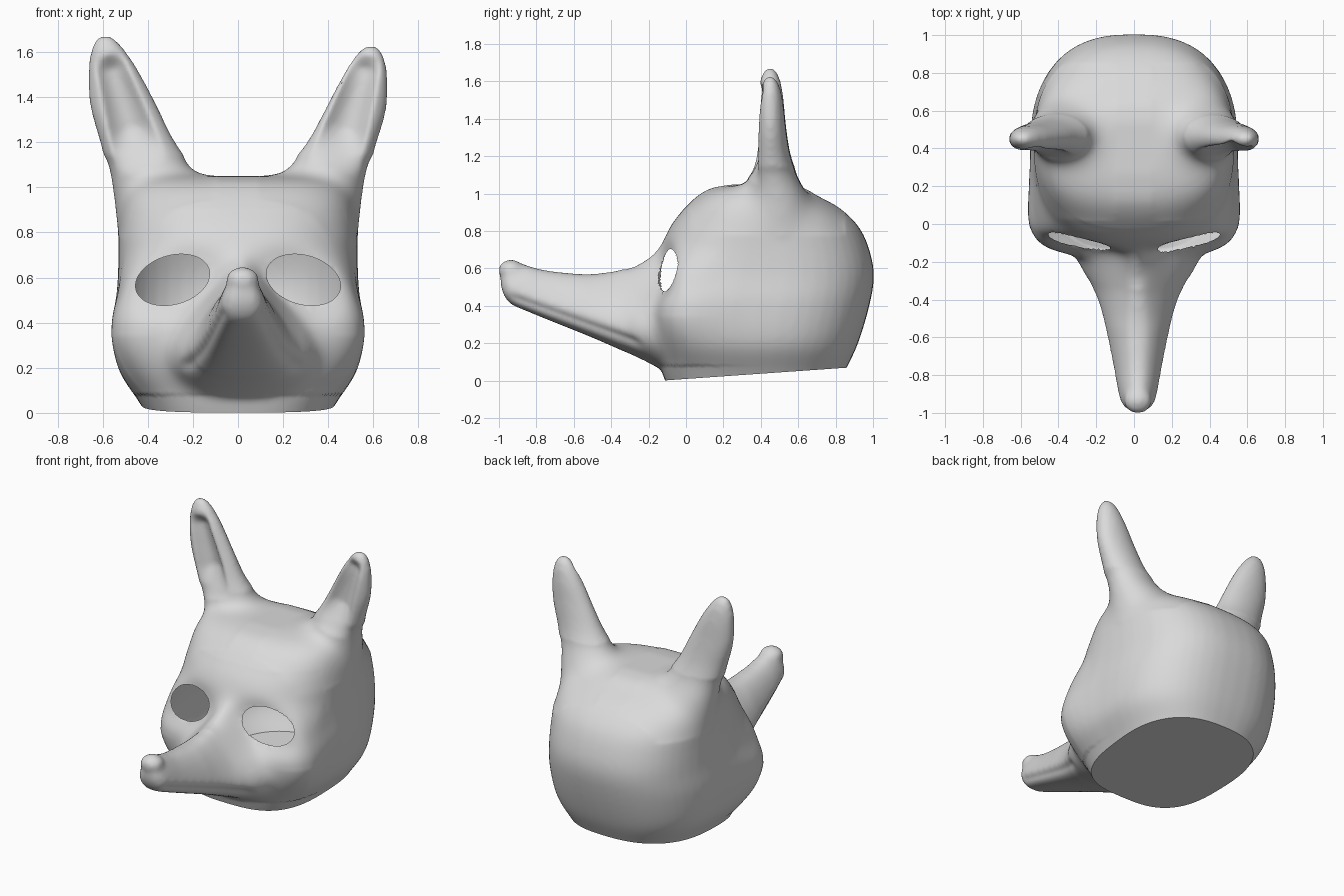
import bpy, bmesh, math
from mathutils import Matrix, Vector

cube = bpy.data.objects.get("Cube")
if cube:
    bpy.data.objects.remove(cube, do_unlink=True)

SIDES = 48
ANGLES = [2 * math.pi * i / SIDES for i in range(SIDES)]
bm = bmesh.new()


def power(value, n):
    return math.copysign(abs(value) ** (2 / n), value)


def clamp(value):
    return max(0, min(1, value))


def refine(rows, steps=5):
    """Pass a smooth curve through rows of section measurements."""
    rows = [Vector(r) for r in rows]
    result = []
    for i in range(len(rows) - 1):
        b, c = rows[i], rows[i + 1]
        a, d = rows[max(i - 1, 0)], rows[min(i + 2, len(rows) - 1)]
        for k in range(steps):
            t = k / steps
            result.append(b + (c - a) * (t / 2) + (a * 2 - b * 5 + c * 4 - d) * (t * t / 2)
                          + (b * 3 - a - c * 3 + d) * (t ** 3 / 2))
    return result + [rows[-1]]


def loft(rings):
    """Skin a list of point rings and cap both ends."""
    loops = [[bm.verts.new(p) for p in ring] for ring in rings]
    for a, b in zip(loops, loops[1:]):
        for i in range(SIDES):
            j = (i + 1) % SIDES
            bm.faces.new((a[i], a[j], b[j], b[i]))
    bm.faces.new(loops[0])
    bm.faces.new(loops[-1])


# Skull: level rings of height, front, back, half width
skull = [(-.08, -.08, .79, .36), (.05, -.13, .85, .44), (.2, -.17, .92, .53),
         (.4, -.18, .98, .55), (.56, -.16, 1.005, .535), (.7, -.135, .98, .53),
         (.82, -.09, .925, .53), (.92, -.01, .825, .515), (.99, .065, .70, .48),
         (1.03, .14, .63, .42), (1.05, .26, .54, .32)]
rings = []
for z, front, back, half in refine(skull):
    front_n = 3 - .6 * clamp((z - .45) / .35)
    ring = []
    for a in ANGLES:
        n = 2.5 if math.sin(a) > 0 else front_n
        ring.append((half * power(math.cos(a), n),
                     (front + back) / 2 + (back - front) / 2 * power(math.sin(a), n), z))
    rings.append(ring)
loft(rings)

# Snout: upright rings of depth, top, bottom, half width, narrowing upward
snout = [(-.99, .60, .50, .05), (-.965, .625, .44, .095), (-.93, .635, .405, .12),
         (-.86, .62, .375, .14), (-.75, .59, .33, .165), (-.55, .57, .25, .215),
         (-.42, .58, .195, .27), (-.33, .60, .155, .33), (-.24, .65, .115, .42),
         (-.12, .74, .06, .46), (.05, .88, .05, .46)]
rings = []
for y, top, low, half in refine(snout):
    rear = clamp((y + .55) / .35)
    narrow, n = .27 + .16 * rear, 2.5 - .4 * rear
    ring = []
    for a in ANGLES:
        s = power(math.sin(a), n)
        width = half * (1 - narrow * (1 + s))
        ring.append((.02 + width * power(math.cos(a), n), y,
                     (top + low) / 2 + (top - low) / 2 * s))
    rings.append(ring)
loft(rings)

# Nose
nose = Matrix.Translation((.02, -.935, .59)) @ Matrix.Diagonal((.075, .07, .058, 1))
bmesh.ops.create_uvsphere(bm, u_segments=32, v_segments=20, radius=1, matrix=nose)

# Ears: level rings of height, inner, outer, front, back
ear = [(.72, .26, .52, .38, .62), (.85, .22, .545, .34, .66), (1.0, .17, .565, .33, .65),
       (1.07, .20, .58, .335, .61), (1.2, .30, .615, .355, .56), (1.35, .38, .658, .37, .535),
       (1.5, .455, .665, .38, .52), (1.6, .515, .65, .40, .50), (1.652, .56, .62, .43, .47)]
for side in (-1, 1):
    rings = []
    for z, inner, outer, front, back in refine(ear):
        rise = max(0, z - 1) / .65
        if side < 0:
            inner -= .09 * rise * (1 - rise)
        rings.append([(side * ((inner + outer) / 2 + (outer - inner) / 2 * math.cos(a)),
                       (front + back) / 2 + (back - front) / 2 * math.sin(a),
                       z - side * .023 * rise) for a in ANGLES])
    loft(rings)

# Fuse everything into one soft skin
bmesh.ops.recalc_face_normals(bm, faces=bm.faces)
mesh = bpy.data.meshes.new("rough_head")
bm.to_mesh(mesh)
bm.free()
mask = bpy.data.objects.new("mask_head", mesh)
bpy.context.collection.objects.link(mask)
remesh = mask.modifiers.new("fuse", 'REMESH')
remesh.mode = 'VOXEL'
remesh.voxel_size = .014
soften = mask.modifiers.new("soften", 'SMOOTH')
soften.factor = .5
soften.iterations = 16
graph = bpy.context.evaluated_depsgraph_get()
skin = bpy.data.meshes.new_from_object(mask.evaluated_get(graph))
mask.modifiers.clear()
mask.data = skin
bpy.data.meshes.remove(mesh)
skin.name = "mask_head"

bm = bmesh.new()
bm.from_mesh(skin)


def relax(rule, times):
    """Smooth the part of the skin picked by a rule."""
    verts = [v for v in bm.verts if rule(v.co)]
    for _ in range(times):
        bmesh.ops.smooth_vert(bm, verts=verts, factor=.5, use_axis_x=True,
                              use_axis_y=True, use_axis_z=True)


# Blend the ear roots and the snout root
relax(lambda p: .78 < p.z < 1.14 and .02 < p.y < .85 and abs(p.x) > .1, 90)
relax(lambda p: -.34 < p.y < .02 and .08 < p.z < .9, 50)

# Flat floor under the head
cut = bmesh.ops.bisect_plane(bm, geom=bm.verts[:] + bm.edges[:] + bm.faces[:],
                             plane_co=(0, -.13, 0), plane_no=(0, .07, -1), clear_outer=True)
rim = [e for e in cut["geom_cut"] if isinstance(e, bmesh.types.BMEdge)]
bmesh.ops.edgeloop_fill(bm, edges=rim)
bm.normal_update()


def eye_space(co, side):
    """Position in a tilted eye, where length 1 is the rim."""
    x, z = side * co.x - .29, co.z - .59
    c, s = math.cos(.28), math.sin(.28)
    return Vector(((x * c - z * s) / .168, (x * s + z * c) / .108))


# Sculpt ear hollows, cheeks, eye sockets and the mouth line
ear_low, ear_high = Vector((.42, 1.08)), Vector((.58, 1.59))
ear_axis = ear_high - ear_low
for v in bm.verts:
    co, normal = v.co.copy(), v.normal.copy()
    side = 1 if co.x > 0 else -1
    if co.z > 1.05 and normal.y < 0:
        rel = Vector((abs(co.x), co.z)) - ear_low
        t = rel.dot(ear_axis) / ear_axis.length_squared
        if 0 < t < 1:
            d = (rel - ear_axis * t).length / (.12 - .06 * t)
            ends = clamp(t / .35) * clamp((1 - t) / .12)
            v.co.y += (.1 - .045 * t) * ends * clamp(1 - d * d)
    if co.y < .5 and co.z > .08:
        reach = (Vector((abs(co.x), co.y, co.z)) - Vector((.47, -.04, .37))).length
        bump = math.exp(-(reach / .21) ** 2)
        v.co += Vector((side * .065, -.045, 0)) * bump
    if -.35 < co.y < .2 and .3 < co.z < .95 and normal.y < 0:
        weight = math.exp(-(eye_space(co, side).length / 1.3) ** 4)
        weight *= clamp((co.y + .35) / .15)
        socket = -.085 + .2 * (abs(co.x) - .29) + .15 * (co.z - .59)
        v.co.y += (socket - v.co.y) * weight
    if -.96 < co.y < -.22 and abs(normal.x) > .25:
        line = .21 - (co.y + .28) * .36
        fade = min(clamp((co.y + .96) / .05), clamp((-.22 - co.y) / .06))
        v.co -= normal * .016 * fade * math.exp(-((co.z - line) / .022) ** 2)
relax(lambda p: -.97 < p.y < -.2 and p.z < .5, 4)
relax(lambda p: -.3 < p.y < .2 and .35 < p.z < .9, 12)
relax(lambda p: p.z > 1.1 and p.y < .5, 4)

# Open the eye holes and round their rims
for side in (-1, 1):
    holes = []
    for f in bm.faces:
        centre = f.calc_center_median()
        if -.22 < centre.y < .2 and f.normal.y < 0 and eye_space(centre, side).length < 1:
            holes.append(f)
    bmesh.ops.delete(bm, geom=holes, context='FACES')
    for v in bm.verts:
        if v.is_boundary and v.co.y < .2:
            p = eye_space(v.co, side)
            if .6 < p.length < 1.4:
                k = 1 / p.length
                v.co.x = side * (.29 + (side * v.co.x - .29) * k)
                v.co.z = .59 + (v.co.z - .59) * k

bm.to_mesh(skin)
bm.free()

# Single plain grey
grey = bpy.data.materials.new("plain_grey")
grey.use_nodes = True
colour = (.7, .7, .7, 1)
grey.diffuse_color = colour
grey.node_tree.nodes["Principled BSDF"].inputs["Base Color"].default_value = colour
skin.materials.clear()
skin.materials.append(grey)

bpy.ops.object.select_all(action='DESELECT')
mask.select_set(True)
bpy.context.view_layer.objects.active = mask
bpy.ops.object.shade_smooth_by_angle(angle=math.radians(40))
